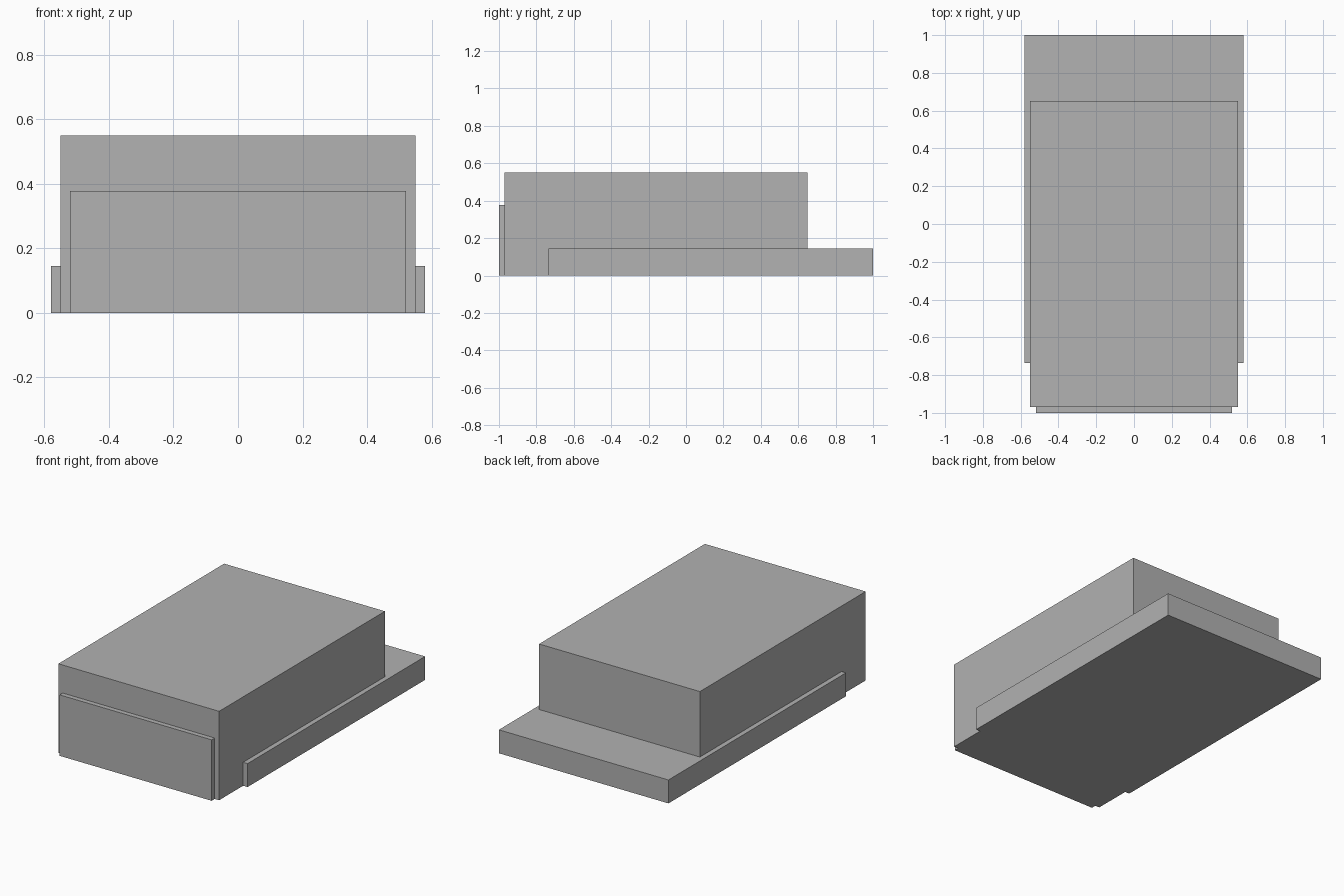
import bpy
import bmesh
from mathutils import Vector

if "Cube" in bpy.data.objects:
    bpy.data.objects.remove(bpy.data.objects["Cube"])

# Single flat grey for the whole model
grey = bpy.data.materials.new("plain_grey")
grey.diffuse_color = (0.445, 0.445, 0.445, 1.0)
grey.use_nodes = True
grey.node_tree.nodes["Principled BSDF"].inputs["Base Color"].default_value = grey.diffuse_color


def box(name, half_width, y_front, y_back, height):
    """Box centred on x = 0 and standing on z = 0."""
    bm = bmesh.new()
    bmesh.ops.create_cube(bm, size=1.0)
    bmesh.ops.scale(bm, vec=Vector((2 * half_width, y_back - y_front, height)), verts=bm.verts)
    bmesh.ops.translate(bm, vec=Vector((0, (y_front + y_back) / 2, height / 2)), verts=bm.verts)
    mesh = bpy.data.meshes.new(name)
    bm.to_mesh(mesh)
    bm.free()
    mesh.materials.append(grey)
    obj = bpy.data.objects.new(name, mesh)
    bpy.context.collection.objects.link(obj)
    return obj


# Tall main block
box("main_block", 0.55, -0.97, 0.65, 0.55)

# Low, wide base that runs past the back
box("base_slab", 0.58, -0.735, 1.0, 0.145)

# Thin panel on the front
box("front_panel", 0.52, -1.0, -0.97, 0.377)
